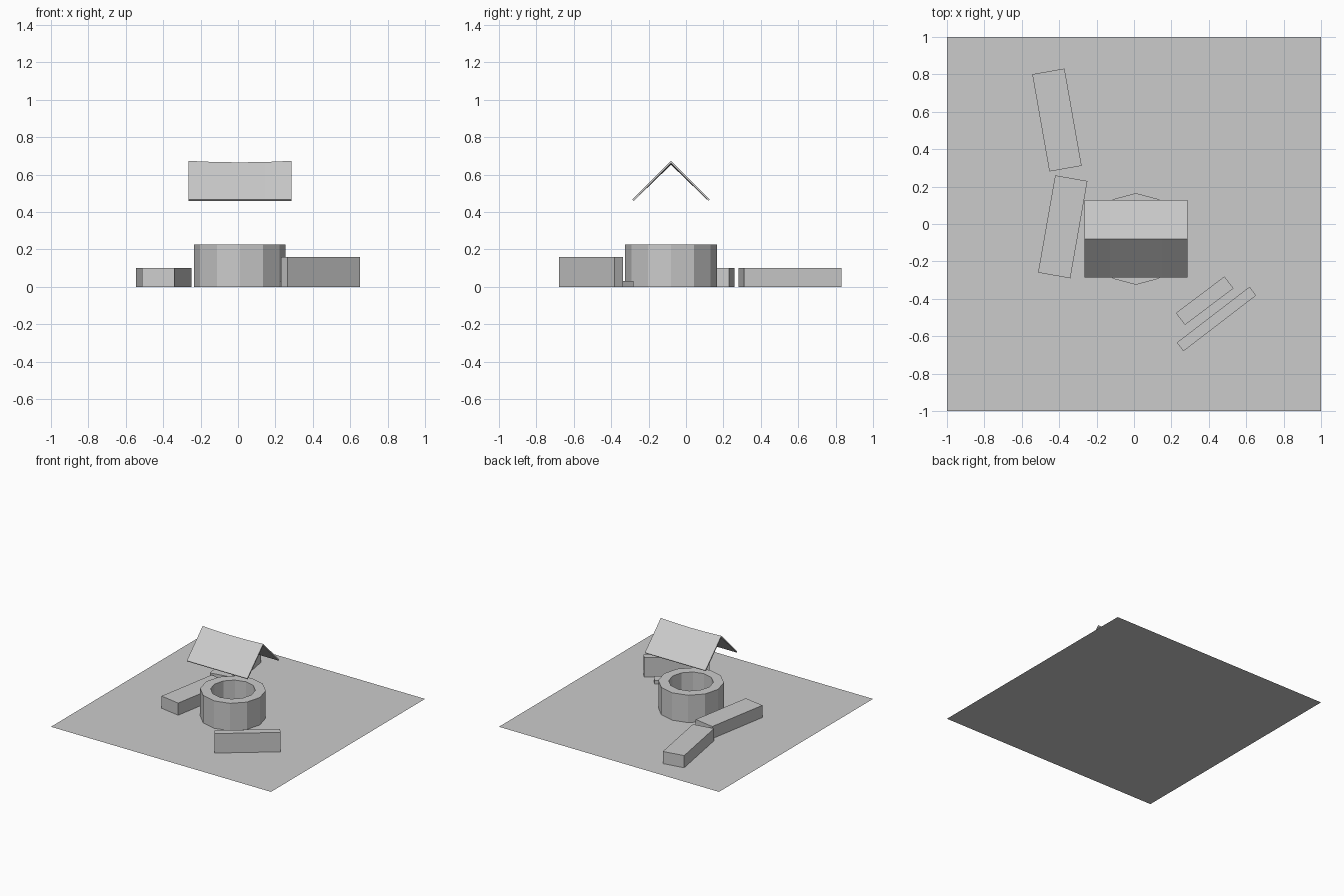
import bpy, bmesh
from math import radians, sin, cos, tau

cube = bpy.data.objects.get("Cube")
if cube:
    bpy.data.objects.remove(cube, do_unlink=True)

grey = bpy.data.materials.new("plain_grey")
grey.use_nodes = True
colour = (0.6, 0.6, 0.6, 1)
grey.diffuse_color = colour
grey.node_tree.nodes["Principled BSDF"].inputs["Base Color"].default_value = colour


def finish(name, bm, location=(0, 0, 0), angle=0):
    bmesh.ops.recalc_face_normals(bm, faces=bm.faces)
    mesh = bpy.data.meshes.new(name)
    bm.to_mesh(mesh)
    bm.free()
    mesh.materials.append(grey)
    obj = bpy.data.objects.new(name, mesh)
    obj.location = location
    obj.rotation_euler.z = radians(angle)
    bpy.context.collection.objects.link(obj)
    return obj


def block(name, x, y, size, angle):
    """A box resting on the ground, turned about z."""
    bm = bmesh.new()
    bmesh.ops.create_cube(bm, size=1)
    bmesh.ops.scale(bm, vec=size, verts=bm.verts)
    return finish(name, bm, (x, y, size[2] / 2), angle)


def bridge(bm, rings, closed):
    """Join equal loops of vertices with quads."""
    pairs = list(zip(rings, rings[1:]))
    if closed:
        pairs.append((rings[-1], rings[0]))
    for a, b in pairs:
        for i in range(len(a)):
            j = (i + 1) % len(a)
            bm.faces.new((a[i], a[j], b[j], b[i]))


# Ground sheet
bm = bmesh.new()
bmesh.ops.create_grid(bm, x_segments=1, y_segments=1, size=1)
finish("ground", bm)

# Twelve-sided well wall, open through the middle
OUTER, INNER, HEIGHT, SIDES = 0.245, 0.167, 0.225, 12
bm = bmesh.new()
section = [(OUTER, 0), (OUTER, HEIGHT), (INNER, HEIGHT), (INNER, 0)]
rings = [[bm.verts.new((r * cos(tau * i / SIDES), r * sin(tau * i / SIDES), z))
          for i in range(SIDES)] for r, z in section]
bridge(bm, rings, True)
finish("well_wall", bm, (0.01, -0.08, 0))

# Thin gabled roof with a slightly sagging ridge
bm = bmesh.new()
gable = [(-0.207, 0.467), (0, 0.673), (0.207, 0.467),
         (0.2, 0.459), (0, 0.66), (-0.2, 0.459)]
HALF, STEPS = 0.275, 4
rings = []
for k in range(STEPS + 1):
    t = 2 * k / STEPS - 1
    sag = 0.008 * (1 - t * t)
    rings.append([bm.verts.new((HALF * t, y, z - (sag if y == 0 else 0)))
                  for y, z in gable])
bridge(bm, rings, False)
for ring in (rings[0], rings[-1]):
    for i, j, k, l in ((0, 1, 4, 5), (1, 2, 3, 4)):
        bm.faces.new((ring[i], ring[j], ring[k], ring[l]))
finish("well_roof", bm, (0.01, -0.08, 0))

# Two low blocks meeting at an angle
for name, x, y, angle in (("back_low_block", -0.412, 0.556, 10),
                          ("front_low_block", -0.381, -0.015, -10)):
    block(name, x, y, (0.175, 0.528, 0.1), angle)

# Bench: tall back board and low seat
block("bench_back", 0.441, -0.508, (0.49, 0.058, 0.16), 37.5)
block("bench_seat", 0.378, -0.41, (0.325, 0.08, 0.03), 37)
